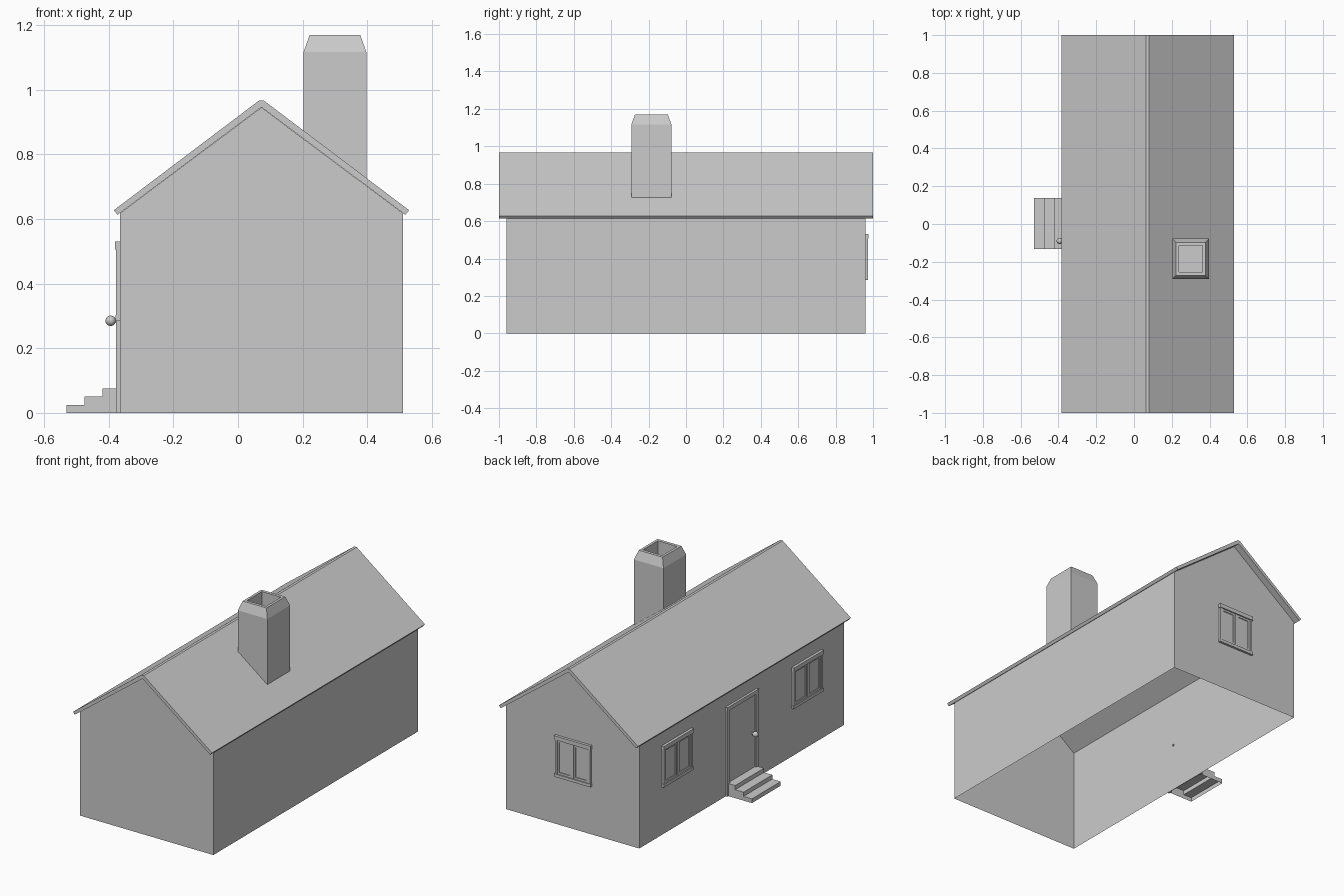
import bpy, bmesh
from mathutils import Vector, Matrix

if "Cube" in bpy.data.objects:
    bpy.data.objects.remove(bpy.data.objects["Cube"])

XL, XR, YE, XC = -0.365, 0.51, 0.96, 0.0725   # wall faces and ridge line


def make(name, verts, faces, fix=True):
    me = bpy.data.meshes.new(name)
    bm = bmesh.new()
    vs = [bm.verts.new(v) for v in verts]
    for f in faces:
        bm.faces.new([vs[i] for i in f])
    if fix:
        bmesh.ops.recalc_face_normals(bm, faces=bm.faces)
    bm.to_mesh(me)
    bm.free()
    ob = bpy.data.objects.new(name, me)
    bpy.context.collection.objects.link(ob)
    return ob


def extrude_y(name, profile, y0, y1, skip=()):
    """Extrude an x-z profile along y; skip lists edge indices left open."""
    n = len(profile)
    verts = [(x, y, z) for y in (y0, y1) for x, z in profile]
    faces = [tuple(range(n)), tuple(range(2 * n - 1, n - 1, -1))]
    faces += [(i, i + n, (i + 1) % n + n, (i + 1) % n)
              for i in range(n) if i not in skip]
    return make(name, verts, faces)


def fitting(name, boxes, matrix):
    """Boxes (u0, u1, v0, v1, depth) standing off a wall, joined in one part."""
    bm = bmesh.new()
    for u0, u1, v0, v1, d in boxes:
        r = bmesh.ops.create_cube(bm, size=1)
        for v in r["verts"]:
            v.co = Vector(((u0 + u1) / 2 + v.co.x * (u1 - u0),
                           (v.co.y + 0.5) * d,
                           (v0 + v1) / 2 + v.co.z * (v1 - v0)))
    bmesh.ops.transform(bm, matrix=matrix, verts=bm.verts)
    bmesh.ops.recalc_face_normals(bm, faces=bm.faces)
    me = bpy.data.meshes.new(name)
    bm.to_mesh(me)
    bm.free()
    bpy.context.collection.objects.link(bpy.data.objects.new(name, me))


# Walls: open underneath and under the roof
extrude_y("walls", [(XL, 0), (XR, 0), (XR, 0.618), (XC, 0.945), (XL, 0.618)],
          -YE, YE, skip=(0, 2, 3))

# Roof slab with a narrow flat ridge
half = [(0.445, 0.613), (0.457, 0.627), (0.008, 0.966)]
roof = [(XC, 0.946)] + [(XC + x, z) for x, z in half]
roof += [(XC - x, z) for x, z in reversed(half)]
extrude_y("roof", roof, -1, 1)

# Chimney: rings from the roof slope up over the rim and down into the flue
rings = [(0.097, 0.107, None), (0.097, 0.107, 1.117), (0.078, 0.088, 1.17),
         (0.063, 0.070, 1.17), (0.063, 0.070, 1.07)]
verts, faces = [], []
for hx, hy, z in rings:
    for sx, sy in ((-1, -1), (1, -1), (1, 1), (-1, 1)):
        x = 0.30 + sx * hx
        h = z if z else 0.971 - 0.755 * (x - XC)
        verts.append((x, -0.185 + sy * hy, h))
for k in range(len(rings) - 1):
    for i in range(4):
        a, b = 4 * k + i, 4 * k + (i + 1) % 4
        faces.append((a, b, b + 4, a + 4))
faces.append((16, 17, 18, 19))
make("chimney", verts, faces)

# Windows: casing, sill, lintel, mullion, two sash panels
def window(name, w, matrix):
    h, z0, z1, t = w / 2, 0.285, 0.53, 0.018
    boxes = [(-h, h, z1 - 0.024, z1, 0.016), (-h, h, z0, z0 + t, 0.014),
             (-h + 0.004, -h + t, z0, z1, 0.012), (h - t, h - 0.004, z0, z1, 0.012),
             (-0.006, 0.006, z0, z1, 0.010)]
    for s in (-1, 1):
        a, b = sorted((s * 0.006, s * (h - t)))
        boxes += [(a, b, z0 + t, z1 - 0.024, 0.003),
                  (a, a + 0.012, z0 + t, z1 - 0.024, 0.008),
                  (b - 0.012, b, z0 + t, z1 - 0.024, 0.008),
                  (a, b, z0 + t, z0 + t + 0.012, 0.008),
                  (a, b, z1 - 0.036, z1 - 0.024, 0.008)]
    fitting(name, boxes, matrix)


def on_left(y):
    return Matrix.Translation((XL, y, 0)) @ Matrix.Rotation(1.5707963, 4, 'Z')


window("window_left_rear", 0.28, on_left(0.61))
window("window_left_front", 0.28, on_left(-0.61))
window("window_gable", 0.24, Matrix.Translation((0.066, YE, 0)))

# Door: jambs, head and recessed leaf
fitting("door", [(-0.145, -0.122, 0, 0.53, 0.012), (0.122, 0.145, 0, 0.53, 0.012),
                 (-0.147, 0.147, 0.508, 0.531, 0.014),
                 (-0.122, 0.122, 0, 0.508, 0.004)], on_left(0.003))

# Door knob and stem
bpy.ops.mesh.primitive_uv_sphere_add(segments=24, ring_count=12, radius=0.016,
                                     location=(-0.394, -0.09, 0.285))
bpy.context.object.name = "door_knob"
bpy.ops.object.shade_smooth()
bpy.ops.mesh.primitive_cylinder_add(vertices=16, radius=0.006, depth=0.03,
                                    location=(-0.375, -0.09, 0.285),
                                    rotation=(0, 1.5707963, 0))
bpy.context.object.name = "knob_stem"
bpy.ops.object.shade_smooth_by_angle()

# Steps: hollow shell, open below and against the wall
steps = [(-0.53, 0), (-0.53, 0.025), (-0.475, 0.025), (-0.475, 0.05),
         (-0.42, 0.05), (-0.42, 0.075), (XL, 0.075), (XL, 0)]
extrude_y("steps", steps, -0.132, 0.138, skip=(6, 7))
